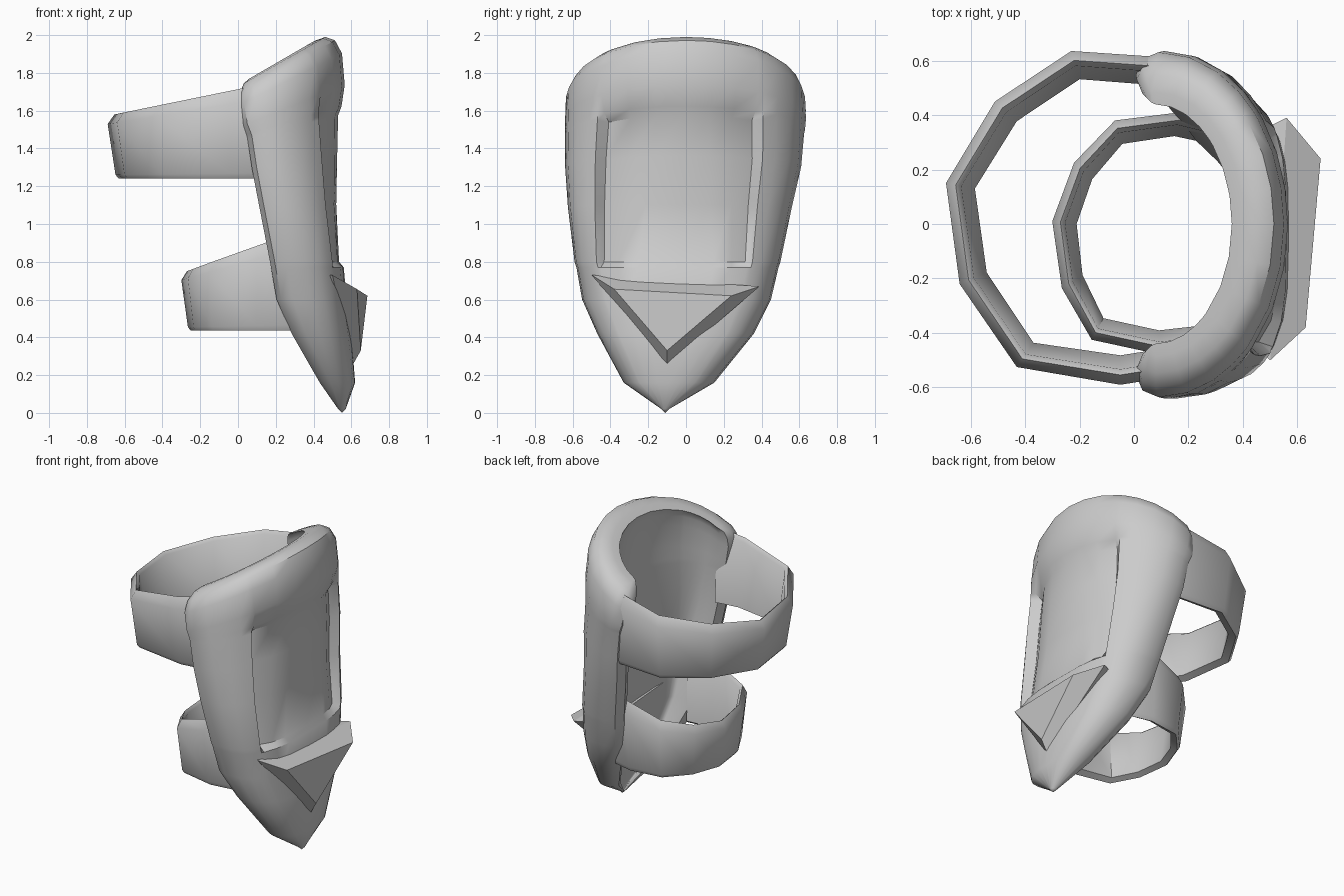
import bpy, math

if "Cube" in bpy.data.objects:
    bpy.data.objects.remove(bpy.data.objects["Cube"])


def make(name, verts, faces, angle=35):
    me = bpy.data.meshes.new(name)
    me.from_pydata(verts, [], faces)
    ob = bpy.data.objects.new(name, me)
    bpy.context.collection.objects.link(ob)
    bpy.ops.object.select_all(action='DESELECT')
    ob.select_set(True)
    bpy.context.view_layer.objects.active = ob
    bpy.ops.object.mode_set(mode='EDIT')
    bpy.ops.mesh.select_all(action='SELECT')
    bpy.ops.mesh.normals_make_consistent(inside=False)
    bpy.ops.object.mode_set(mode='OBJECT')
    if angle:
        bpy.ops.object.shade_smooth_by_angle(angle=math.radians(angle))
    return ob


def loft(rings):
    n = len(rings[0])
    verts = [p for r in rings for p in r]
    faces = [(i * n + j, i * n + (j + 1) % n, (i + 1) * n + (j + 1) % n, (i + 1) * n + j)
             for i in range(len(rings) - 1) for j in range(n)]
    return verts, faces


# Curved plate: closed C-shaped section lofted upward, with a recessed panel
# row: z, y min, y max, back x, front x, half thickness, tilt, outer roundover, panel inset, squareness
ROWS = [
    (0.02, -0.13, -0.09, 0.53, 0.57, 0.01, 0, 1, 0, 1),
    (0.16, -0.33, 0.15, 0.43, 0.62, 0.06, 0, 1, 0, 0.9),
    (0.42, -0.47, 0.36, 0.28, 0.60, 0.08, 0, 1, 0, 0.7),
    (0.60, -0.55, 0.45, 0.20, 0.575, 0.09, 0, 1, 0, 0.6),
    (0.77, -0.58, 0.49, 0.17, 0.56, 0.09, 0, 1, 0, 0.6),
    (0.80, -0.59, 0.50, 0.165, 0.56, 0.09, 0, 1, 0.025, 0.6),
    (1.10, -0.625, 0.56, 0.11, 0.55, 0.09, 0.05, 1, 0.03, 0.78),
    (1.35, -0.64, 0.61, 0.07, 0.555, 0.09, 0.15, 1, 0.03, 0.9),
    (1.56, -0.64, 0.625, 0.045, 0.56, 0.09, 0.25, 1, 0.03, 1),
    (1.60, -0.64, 0.63, 0.04, 0.56, 0.09, 0.3, 1, 0.012, 1),
    (1.70, -0.64, 0.635, 0.02, 0.565, 0.09, 0.4, 1, 0, 1),
    (1.86, -0.64, 0.635, 0.0, 0.555, 0.09, 0.5, 0.95, 0, 1),
    (1.94, -0.63, 0.63, -0.01, 0.545, 0.09, 0.55, 0.65, 0, 1),
    (1.98, -0.62, 0.62, -0.01, 0.535, 0.09, 0.57, 0.2, 0, 1),
    (1.99, -0.61, 0.61, -0.01, 0.53, 0.09, 0.58, -0.4, 0, 1),
]
ANGLES = [-90, -78, -66, -56, -49, -46, -30, -15, 0, 13, 26, 39, 43, 52, 64, 77, 90]


def power(v, e):
    return math.copysign(abs(v) ** e, v)


def section(z, y0, y1, xb, xf, H, k, f, inset, e):
    yc, w, d, h = (y0 + y1) / 2, (y1 - y0) / 2 - H, xf - xb - 2 * H, H * f
    w, d = max(w, 0.005), max(d, 0.005)
    outer, inner = [], []
    for a in ANGLES:
        t = math.radians(a)
        c, s = max(math.cos(t), 1e-6), math.sin(t)
        x, y = xb + H + d * power(c, e), yc + w * power(s, e)
        nx, ny = power(c, 2 - e) / d, power(s, 2 - e) / w
        l = math.hypot(nx, ny)
        nx, ny = nx / l, ny / l
        o = h - (inset * (1 + 1.3 * (a / 46) ** 2) if -47 < a < 40 else 0)
        outer.append((x + nx * o, y + ny * o))
        inner.append((x - nx * H * 0.9, y - ny * H * 0.9))

    def tip(s):
        mid, half = (h - H * 0.9) / 2, (h + H * 0.9) / 2
        return [(xb + H - half * math.sin(b), yc + s * (w + mid + half * math.cos(b)))
                for b in (math.pi / 4, math.pi / 2, 3 * math.pi / 4)]
    ring = outer + tip(1) + inner[::-1] + tip(-1)[::-1]
    return [(x, y, z + k * (x - (xf - H))) for x, y in ring]


v, f = loft([section(*r) for r in ROWS])
n = len(v) // len(ROWS)
m = len(ANGLES)
# close the top with strips between outer and inner curves, the bottom with a point
b = n * (len(ROWS) - 1)
for i in range(m - 1):
    f.append((b + i, b + i + 1, b + 2 * m + 1 - i, b + 2 * m + 2 - i))
f.append(tuple(b + i for i in range(m - 1, m + 4)))
f.append(tuple(b + i for i in [2 * m + 2, 2 * m + 3, 2 * m + 4, 2 * m + 5, 0]))
v += [(0.55, -0.11, 0.0)]
f += [(i, (i + 1) % n, len(v) - 1) for i in range(n)]
make("curved_plate", v, f, 40)

# Faceted triangular boss low on the plate front
boss = [(0.38, -0.40, 0.72), (0.38, 0.30, 0.67), (0.45, -0.10, 0.28),
        (0.50, -0.50, 0.73), (0.56, 0.39, 0.67), (0.605, -0.10, 0.25),
        (0.63, -0.38, 0.655), (0.685, 0.24, 0.62), (0.65, -0.10, 0.33)]
bf = [(0, 2, 1), (6, 7, 8)]
for b in (0, 3):
    bf += [(b + i, b + (i + 1) % 3, b + 3 + (i + 1) % 3, b + 3 + i) for i in range(3)]
make("triangular_boss", boss, bf, 0)


# Straps: tapered band section swept round an open polygon
def strap(name, path, centre, top, bottom, wall):
    prof = [(0.6 * wall, 1.0), (0.0, 0.85), (0.7 * wall, 0.06), (1.0 * wall, 0.0),
            (1.8 * wall, 0.05), (0.95 * wall, 0.95)]
    x0 = min(p[0] for p in path)
    x1 = max(p[0] for p in path)
    rings = []
    for x, y in path:
        u = (x - x0) / (x1 - x0)
        zt = top[0] + (top[1] - top[0]) * u
        dx, dy = x - centre[0], y - centre[1]
        l = math.hypot(dx, dy)
        rings.append([(x - dx / l * o, y - dy / l * o, bottom + (zt - bottom) * q) for o, q in prof])
    v, f = loft(rings)
    k = len(prof)
    f += [tuple(range(k)), tuple(range(len(v) - k, len(v)))]
    return make(name, v, f, 50)


strap("upper_strap",
      [(0.14, 0.61), (-0.23, 0.635), (-0.51, 0.45), (-0.69, 0.15), (-0.64, -0.22),
       (-0.43, -0.525), (-0.05, -0.59), (0.14, -0.56)],
      (-0.05, 0.03), (1.58, 1.74), 1.24, 0.06)
strap("lower_strap",
      [(0.36, 0.36), (0.17, 0.41), (-0.07, 0.38), (-0.22, 0.225), (-0.30, 0.01),
       (-0.265, -0.235), (-0.155, -0.425), (0.10, -0.48), (0.30, -0.45)],
      (0.06, -0.03), (0.75, 0.97), 0.435, 0.05)
